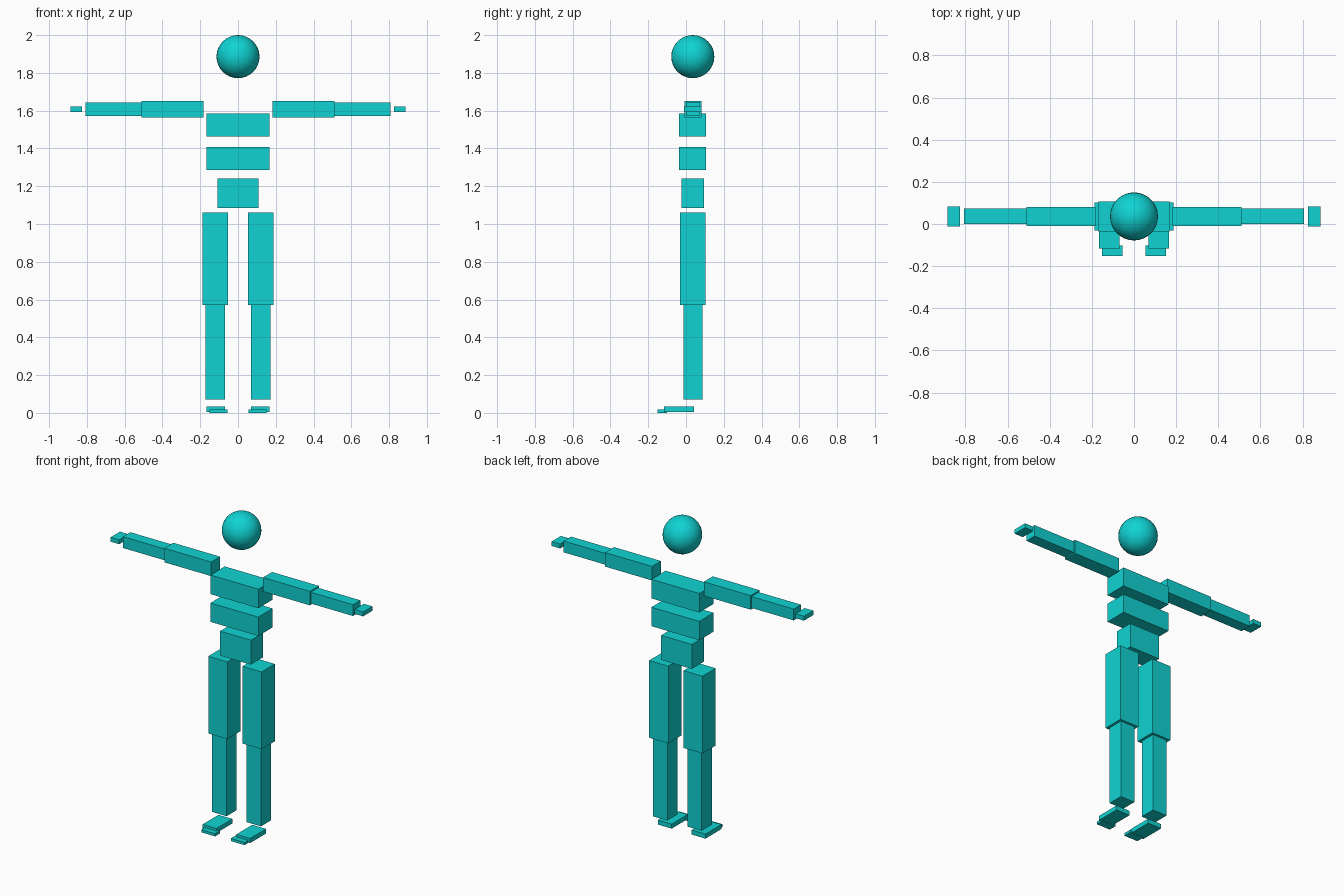
import bpy
from mathutils import Vector

cube = bpy.data.objects.get("Cube")
if cube:
    bpy.data.objects.remove(cube, do_unlink=True)

teal = bpy.data.materials.new("bright_teal")
teal.use_nodes = True
colour = (0.005, 0.65, 0.65, 1)
teal.diffuse_color = colour
teal.node_tree.nodes["Principled BSDF"].inputs["Base Color"].default_value = colour


def box(name, x, y, z):
    """Box between the given (low, high) limits on each axis."""
    limits = (x, y, z)
    centre = Vector([(a + b) / 2 for a, b in limits])
    bpy.ops.mesh.primitive_cube_add(size=1, location=centre)
    part = bpy.context.object
    part.name = name
    part.scale = [b - a for a, b in limits]
    bpy.ops.object.transform_apply(location=False, rotation=False, scale=True)
    part.data.materials.append(teal)


def pair(name, x, y, z):
    """The same box on the left and, mirrored, on the right."""
    box("left_" + name, x, y, z)
    box("right_" + name, (-x[1], -x[0]), y, z)


# Head
bpy.ops.mesh.primitive_uv_sphere_add(segments=32, ring_count=16, radius=0.114,
                                     location=(0, 0.036, 1.886))
head = bpy.context.object
head.name = "head"
head.data.materials.append(teal)
bpy.ops.object.shade_smooth()

# Torso
box("chest", (-0.168, 0.168), (-0.036, 0.107), (1.463, 1.584))
box("abdomen", (-0.168, 0.168), (-0.036, 0.107), (1.287, 1.407))
box("pelvis", (-0.108, 0.108), (-0.025, 0.096), (1.085, 1.24))

# Arms
pair("upper_arm", (0.182, 0.511), (-0.009, 0.081), (1.563, 1.652))
pair("forearm", (0.511, 0.807), (0.0, 0.073), (1.571, 1.643))
pair("hand", (0.826, 0.886), (-0.011, 0.082), (1.594, 1.622))

# Legs
pair("thigh", (0.053, 0.187), (-0.031, 0.102), (0.572, 1.062))
pair("shin", (0.07, 0.171), (-0.014, 0.087), (0.072, 0.572))

# Feet
pair("foot", (0.07, 0.167), (-0.116, 0.043), (0.004, 0.033))
pair("toes", (0.055, 0.152), (-0.151, -0.101), (0.0, 0.017))
